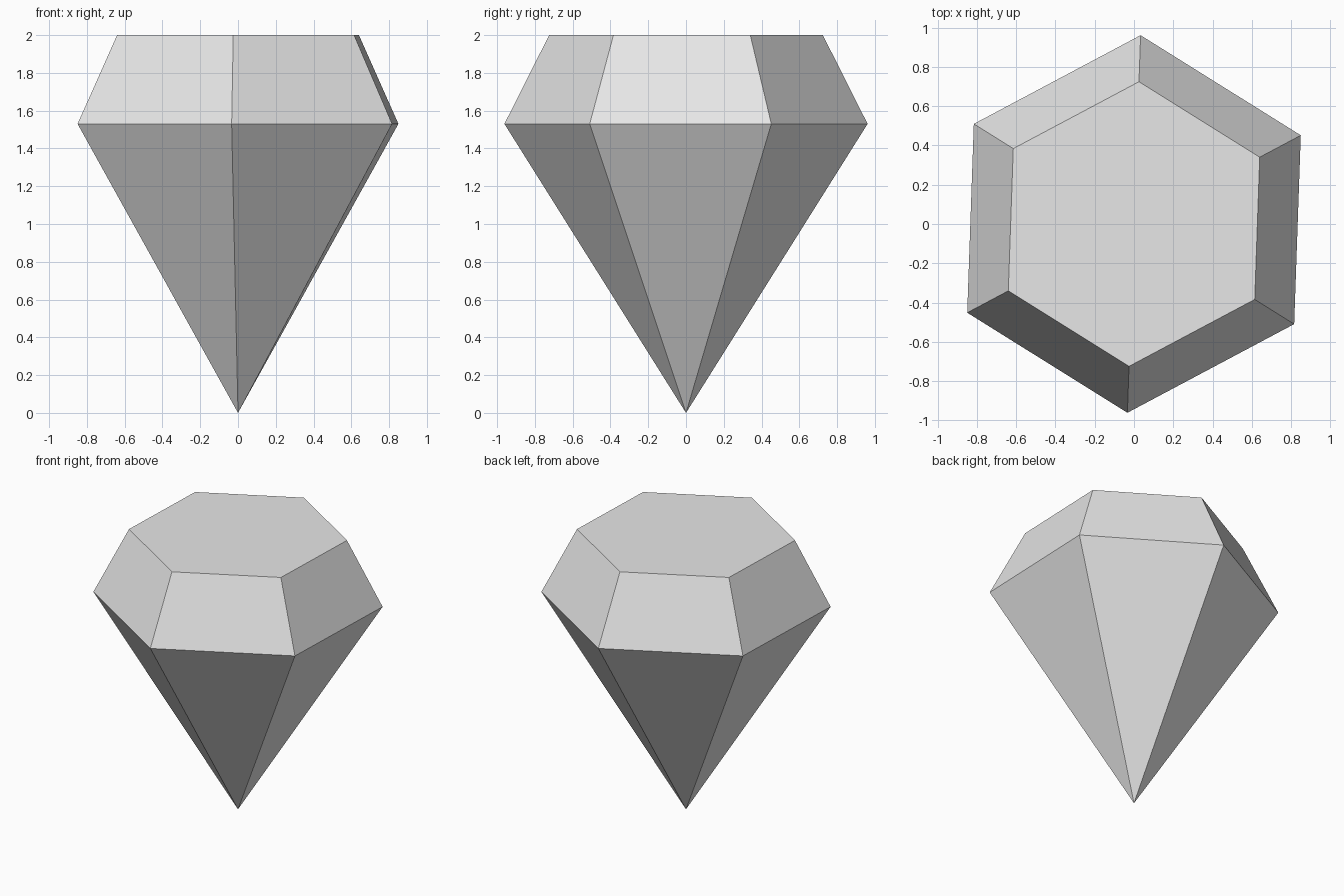
import bpy
import bmesh
from math import cos, sin, radians

cube = bpy.data.objects.get("Cube")
if cube:
    bpy.data.objects.remove(cube, do_unlink=True)

SIDES = 6
TURN = radians(88)
GIRDLE_RADIUS, GIRDLE_Z = 0.962, 1.53
TABLE_RADIUS, TABLE_Z = 0.725, 2.0

# Plain grey stone
grey = bpy.data.materials.new("light_grey_stone")
grey.use_nodes = True
colour = (0.8, 0.8, 0.8, 1)
grey.diffuse_color = colour
grey.node_tree.nodes["Principled BSDF"].inputs["Base Color"].default_value = colour


def ring(bm, radius, z):
    """One horizontal hexagon of vertices."""
    angles = [TURN + radians(360) * i / SIDES for i in range(SIDES)]
    return [bm.verts.new((radius * cos(a), radius * sin(a), z)) for a in angles]


bm = bmesh.new()
tip = bm.verts.new((0, 0, 0))
girdle = ring(bm, GIRDLE_RADIUS, GIRDLE_Z)
table = ring(bm, TABLE_RADIUS, TABLE_Z)

# Lower point, sloping crown and flat table
for i in range(SIDES):
    j = (i + 1) % SIDES
    bm.faces.new((tip, girdle[j], girdle[i]))
    bm.faces.new((girdle[i], girdle[j], table[j], table[i]))
bm.faces.new(table)
bmesh.ops.recalc_face_normals(bm, faces=bm.faces)

mesh = bpy.data.meshes.new("cut_gem")
bm.to_mesh(mesh)
bm.free()
mesh.materials.append(grey)
gem = bpy.data.objects.new("cut_gem", mesh)
bpy.context.collection.objects.link(gem)
